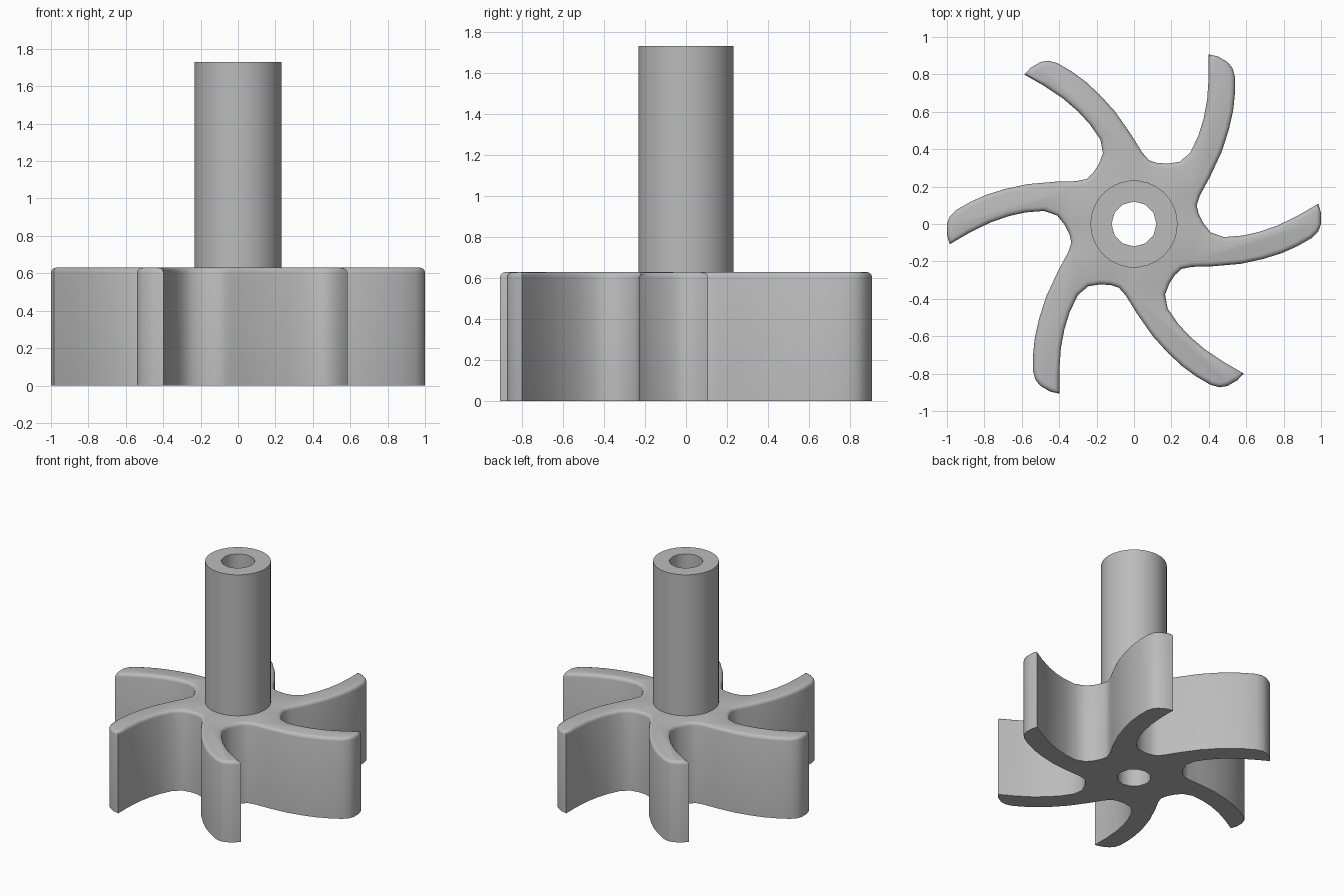
import bpy, bmesh
from math import sin, cos, radians
from mathutils import Matrix, Vector

cube = bpy.data.objects.get("Cube")
if cube:
    bpy.data.objects.remove(cube)

BLADES = 6
STEP = radians(-360 / BLADES)
HOLE_R, SHAFT_R = 0.12, 0.233
ROTOR_H, TOTAL_H = 0.63, 1.73

grey = bpy.data.materials.new("plain grey")
grey.use_nodes = True
grey.diffuse_color = (0.5, 0.5, 0.5, 1)
grey.node_tree.nodes["Principled BSDF"].inputs["Base Color"].default_value = grey.diffuse_color


def arc(radius, count):
    """Points along one sector of a circle, clockwise."""
    return [Vector((radius * cos(STEP * i / count), radius * sin(STEP * i / count), 0))
            for i in range(count)]


def bored_solid(name, outline, z0, z1, bevel=0.0):
    """Repeat a sector outline around z, leave a central bore, extrude it upward."""
    bm = bmesh.new()

    def ring(points):
        return [bm.verts.new(Matrix.Rotation(STEP * k, 3, "Z") @ p + Vector((0, 0, z0)))
                for k in range(BLADES) for p in points]

    bore = arc(HOLE_R, 2)
    outer, inner = ring(outline), ring(bore)
    n, m = len(outline), len(bore)
    for k in range(BLADES):
        rim = [outer[(k * n + i) % len(outer)] for i in range(n + 1)]
        hole = [inner[(k * m + i) % len(inner)] for i in range(m + 1)]
        bm.faces.new(rim + hole[::-1])
    ext = bmesh.ops.extrude_face_region(bm, geom=bm.faces[:], use_keep_orig=True)["geom"]
    bmesh.ops.translate(bm, vec=(0, 0, z1 - z0),
                        verts=[g for g in ext if isinstance(g, bmesh.types.BMVert)])
    bmesh.ops.recalc_face_normals(bm, faces=bm.faces[:])
    # Round the upper outside rim
    if bevel:
        rim = [e for e in bm.edges
               if all(v.co.z > z1 - 0.001 and v.co.xy.length > HOLE_R + 0.01 for v in e.verts)
               and any(abs(f.normal.z) < 0.5 for f in e.link_faces)]
        bmesh.ops.bevel(bm, geom=rim, offset=bevel, segments=3, profile=0.5,
                        affect="EDGES", clamp_overlap=False)
    mesh = bpy.data.meshes.new(name)
    bm.to_mesh(mesh)
    bm.free()
    mesh.materials.append(grey)
    obj = bpy.data.objects.new(name, mesh)
    bpy.context.collection.objects.link(obj)
    bpy.ops.object.select_all(action="DESELECT")
    obj.select_set(True)
    bpy.context.view_layer.objects.active = obj
    bpy.ops.object.shade_smooth_by_angle(angle=radians(35))


# One curved blade: root fillet, hollow side, tip, rounded side
blade = [(0.335, 0.10), (0.345, 0.055), (0.37, 0.005), (0.41, -0.045), (0.48, -0.07),
         (0.58, -0.062), (0.67, -0.042), (0.77, -0.007), (0.88, 0.047), (0.985, 0.108),
         (1.0, 0.06), (1.0, 0.0), (0.985, -0.04), (0.95, -0.075), (0.875, -0.118),
         (0.79, -0.156), (0.69, -0.187), (0.57, -0.213), (0.42, -0.226), (0.31, -0.229)]
bored_solid("curved_blade_rotor", [Vector((x, y, 0)) for x, y in blade], 0, ROTOR_H, 0.025)

# Hollow drive shaft
bored_solid("hollow_shaft", arc(SHAFT_R, 5), ROTOR_H, TOTAL_H)
